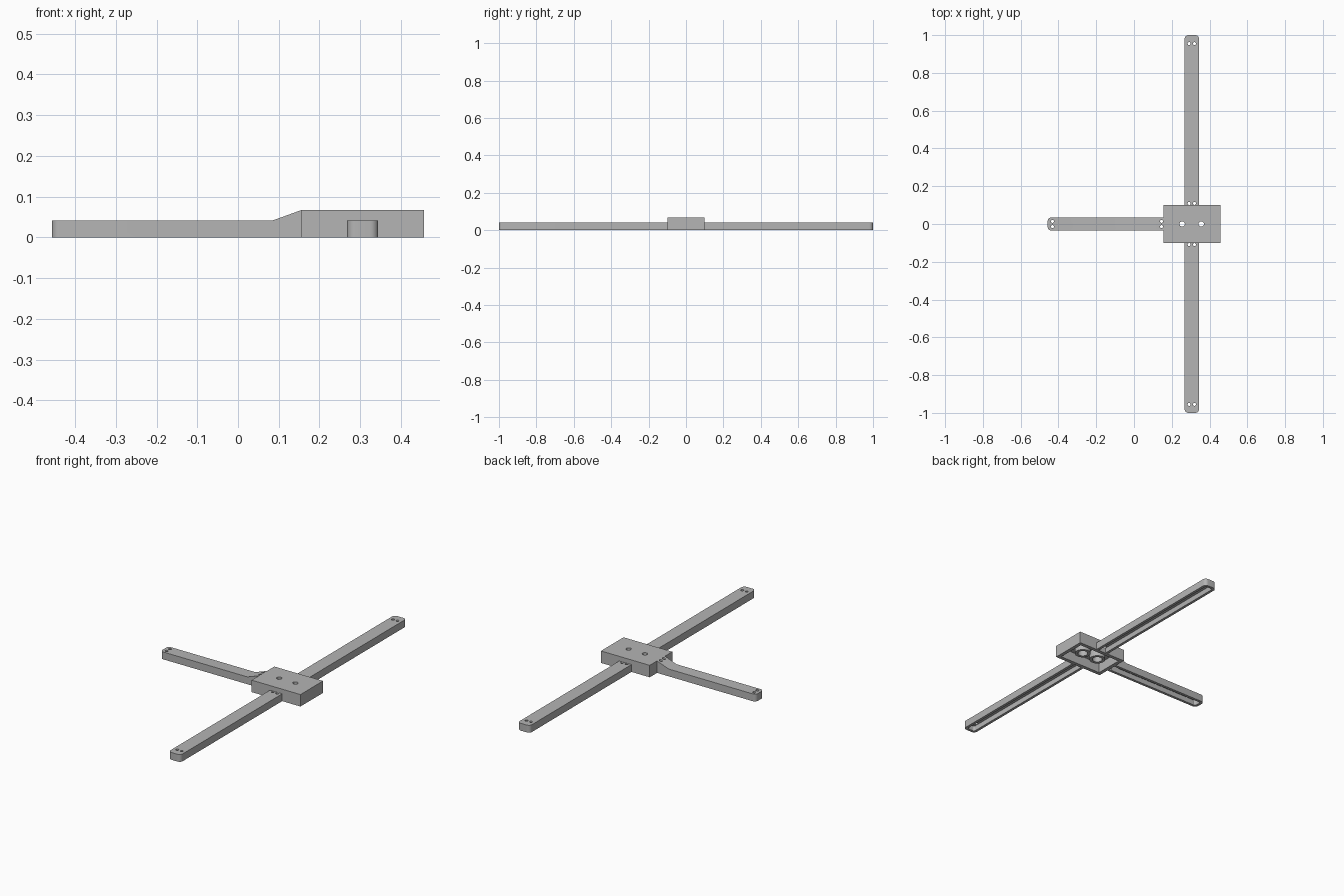
import bpy
import bmesh
from math import radians
from mathutils import Matrix, Vector

if "Cube" in bpy.data.objects:
    bpy.data.objects.remove(bpy.data.objects["Cube"], do_unlink=True)

grey = bpy.data.materials.new("matte grey")
grey.use_nodes = True
grey.diffuse_color = (0.46, 0.46, 0.46, 1)
grey.node_tree.nodes["Principled BSDF"].inputs["Base Color"].default_value = grey.diffuse_color


def new_object(name, bm):
    bmesh.ops.recalc_face_normals(bm, faces=bm.faces)
    mesh = bpy.data.meshes.new(name)
    bm.to_mesh(mesh)
    bm.free()
    mesh.materials.append(grey)
    obj = bpy.data.objects.new(name, mesh)
    bpy.context.collection.objects.link(obj)
    return obj


def prism(name, profile, width, tip=None, radius=0.02):
    """Side profile in x-z, extruded across y; upright edges at x = tip are rounded."""
    bm = bmesh.new()
    face = bm.faces.new([bm.verts.new((x, -width / 2, z)) for x, z in profile])
    out = bmesh.ops.extrude_face_region(bm, geom=[face])["geom"]
    moved = [v for v in out if isinstance(v, bmesh.types.BMVert)]
    bmesh.ops.translate(bm, verts=moved, vec=(0, width, 0))
    if tip is not None:
        ends = [e for e in bm.edges
                if all(abs(v.co.x - tip) < 1e-5 for v in e.verts)
                and abs(e.verts[0].co.y - e.verts[1].co.y) < 1e-5]
        bmesh.ops.bevel(bm, geom=ends, offset=radius, segments=8,
                        profile=0.5, affect='EDGES')
    return new_object(name, bm)


def cylinders(name, centres, radius, low, high):
    bm = bmesh.new()
    for x, y in centres:
        bmesh.ops.create_cone(bm, cap_ends=True, segments=32, radius1=radius,
                              radius2=radius, depth=high - low,
                              matrix=Matrix.Translation((x, y, (low + high) / 2)))
    return new_object(name, bm)


def combine(target, tool, operation='DIFFERENCE'):
    mod = target.modifiers.new("combine", 'BOOLEAN')
    mod.object, mod.operation, mod.solver = tool, operation, 'EXACT'
    bpy.context.view_layer.objects.active = target
    bpy.ops.object.modifier_apply(modifier=mod.name)
    bpy.data.objects.remove(tool, do_unlink=True)


def finish(obj):
    bpy.ops.object.select_all(action='DESELECT')
    obj.select_set(True)
    bpy.context.view_layer.objects.active = obj
    bpy.ops.object.shade_smooth_by_angle(angle=radians(30))


WALL, ROOF, WIDTH, HEIGHT = 0.015, 0.012, 0.076, 0.041
BODY_X, BODY_H = 0.306, 0.067
EMBED = 0.01


def arm(name, length, width, root, angle, ramp=0):
    """Hollow arm along local x, with an optional ramp up to the body top."""
    def outline(start, end, low, drop):
        top = [(end, HEIGHT - drop)]
        if ramp:
            top += [(ramp, HEIGHT - drop), (0, BODY_H - drop)]
            top += [(start, BODY_H - drop - 0.0005)]
        else:
            top += [(start, HEIGHT - drop)]
        return [(start, low), (end, low)] + top

    obj = prism(name, outline(-EMBED, length, 0, 0), width, length)
    inner = length - WALL
    combine(obj, prism("channel_cutter", outline(-2 * EMBED, inner, -0.02, ROOF),
                       width - 2 * WALL, inner, 0.01))
    # Paired fixing holes at the root and the tip
    pairs = [(x, y) for x in (0.009, length - 0.045 + 0.02 * bool(ramp))
             for y in (-0.014, 0.014)]
    combine(obj, cylinders("hole_cutter", pairs, 0.008, -0.01, 0.1))
    obj.data.transform(Matrix.Translation(Vector(root))
                       @ Matrix.Rotation(radians(angle), 4, 'Z'))
    finish(obj)


# Three arms
arm("back_arm", 0.9, WIDTH, (BODY_X, 0.1, 0), 90)
arm("front_arm", 0.9, WIDTH, (BODY_X, -0.1, 0), -90)
arm("tail_arm", 0.612, 0.07, (0.155, 0, 0), 180, ramp=0.072)


def box(name, x0, x1, width, z0, z1):
    return prism(name, [(x0, z0), (x1, z0), (x1, z1), (x0, z1)], width)


# Hollow body with two counterbored screw bosses
body = box("body", 0.155, 0.457, 0.2, 0, BODY_H)
combine(body, box("cavity_cutter", 0.175, 0.437, 0.16, -0.02, BODY_H - ROOF))
screws = [(0.255, 0), (0.356, 0)]
combine(body, cylinders("boss", screws, 0.042, 0.015, BODY_H - 0.005), 'UNION')
combine(body, cylinders("counterbore_cutter", screws, 0.026, -0.01, 0.05))
combine(body, cylinders("screw_cutter", screws, 0.014, -0.01, 0.1))
finish(body)
